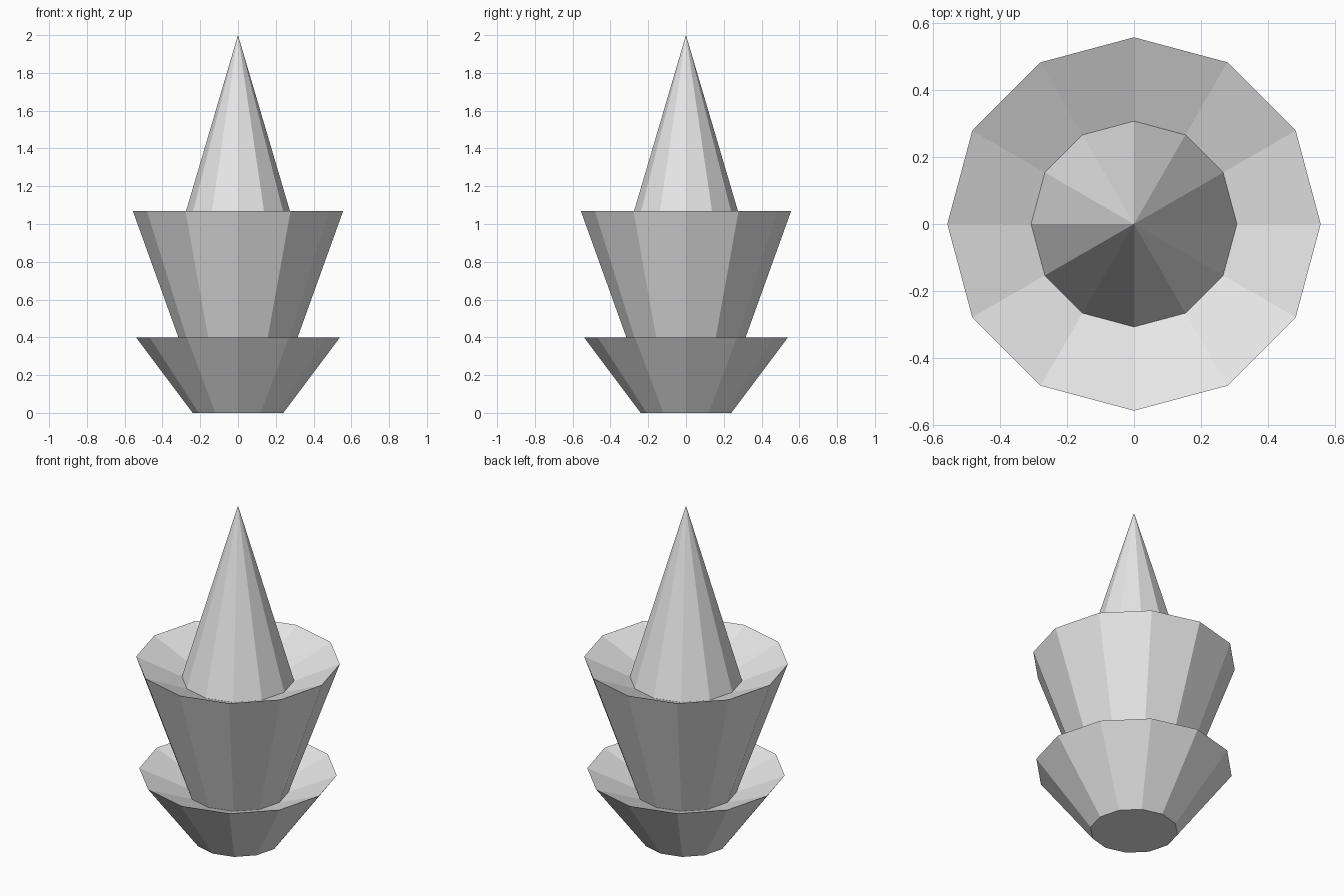
import bpy
import bmesh
from math import cos, sin, tau

SIDES = 12

cube = bpy.data.objects.get("Cube")
if cube:
    bpy.data.objects.remove(cube, do_unlink=True)

grey = bpy.data.materials.new("light grey")
grey.use_nodes = True
colour = (0.8, 0.8, 0.8, 1)
grey.diffuse_color = colour
grey.node_tree.nodes["Principled BSDF"].inputs["Base Color"].default_value = colour


def lathe(name, profile, base=False):
    """Turn (radius, height) points into a flat-faced part; radius 0 is a tip."""
    bm = bmesh.new()
    rings = []
    for r, z in profile:
        if r == 0:
            rings.append([bm.verts.new((0, 0, z))] * SIDES)
        else:
            rings.append([bm.verts.new((r * cos(tau * i / SIDES), r * sin(tau * i / SIDES), z))
                          for i in range(SIDES)])
    for low, high in zip(rings, rings[1:]):
        for i in range(SIDES):
            j = (i + 1) % SIDES
            corners = [low[i], low[j], high[j], high[i]]
            bm.faces.new(list(dict.fromkeys(corners)))
    if base:
        bm.faces.new(rings[0][::-1])
    mesh = bpy.data.meshes.new(name)
    bm.to_mesh(mesh)
    bm.free()
    mesh.materials.append(grey)
    obj = bpy.data.objects.new(name, mesh)
    bpy.context.collection.objects.link(obj)
    return obj


# Flared tiers with dished tops, each standing in the dish below
lower_joint = (0.276, 0.29)
upper_joint = (0.307, 0.96)
lathe("lower_tier", [(0.24, 0), (0.54, 0.4), lower_joint], base=True)
lathe("upper_tier", [lower_joint, (0.557, 1.07), upper_joint])

# Pointed top
lathe("spire", [upper_joint, (0, 2)])
